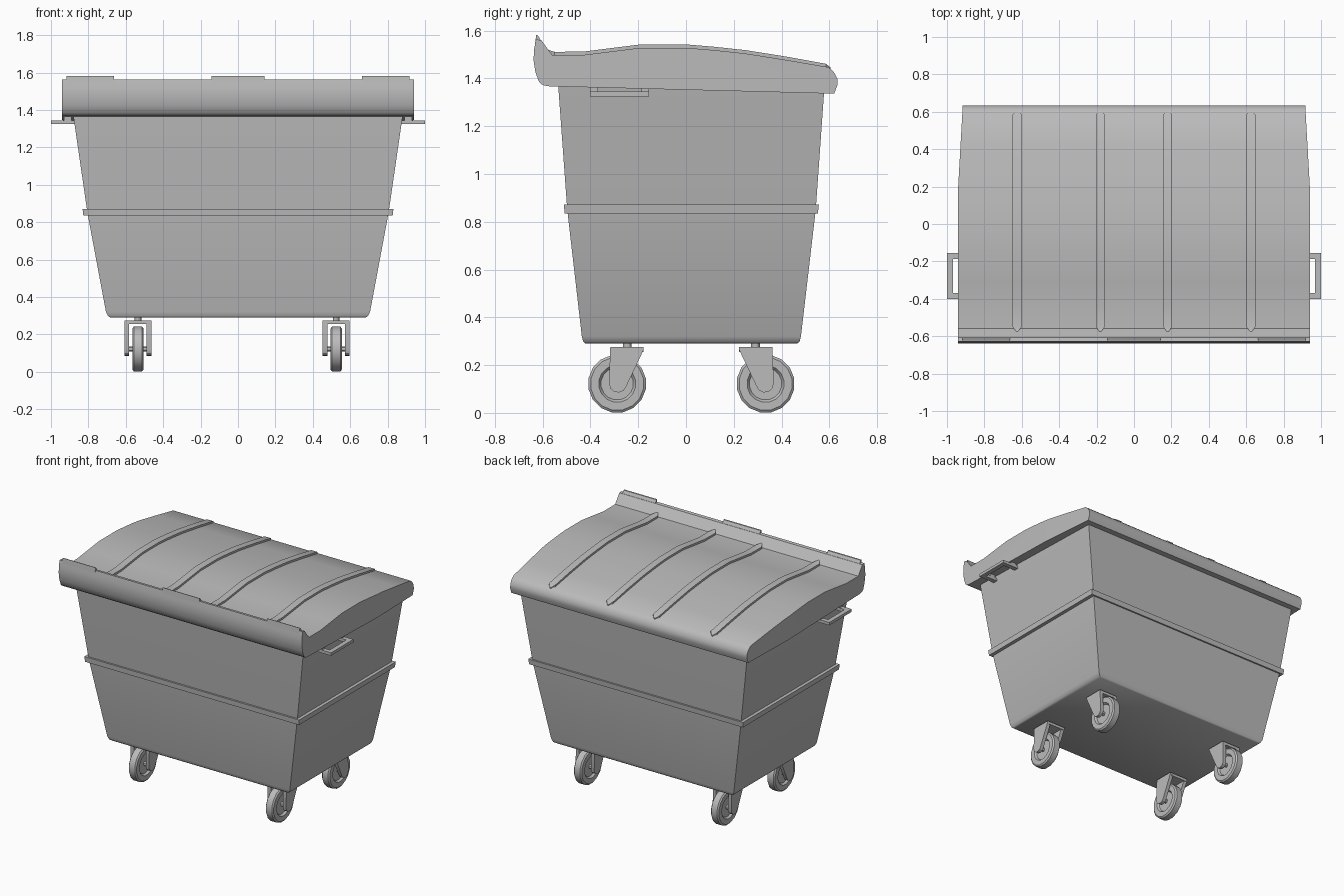
import bpy, bmesh, math
from mathutils import Matrix, Vector

cube = bpy.data.objects.get("Cube")
if cube:
    bpy.data.objects.remove(cube, do_unlink=True)

GREY = (0.5, 0.5, 0.5, 1.0)
mat = bpy.data.materials.new("plain grey")
mat.use_nodes = True
mat.diffuse_color = GREY
mat.node_tree.nodes["Principled BSDF"].inputs["Base Color"].default_value = GREY


def finish(name, bm, angle=30):
    bmesh.ops.recalc_face_normals(bm, faces=bm.faces)
    mesh = bpy.data.meshes.new(name)
    bm.to_mesh(mesh)
    bm.free()
    mesh.materials.append(mat)
    ob = bpy.data.objects.new(name, mesh)
    bpy.context.collection.objects.link(ob)
    bpy.ops.object.select_all(action='DESELECT')
    ob.select_set(True)
    bpy.context.view_layer.objects.active = ob
    bpy.ops.object.shade_smooth_by_angle(angle=math.radians(angle))
    return ob


def add_box(bm, lo, hi):
    lo, hi = Vector(lo), Vector(hi)
    m = Matrix.Translation((lo + hi) / 2) @ Matrix.Diagonal((*(hi - lo), 1))
    bmesh.ops.create_cube(bm, size=1, matrix=m)


def add_prism(bm, profile, x0, x1):
    """Extrude a (y, z) outline along x."""
    a = [bm.verts.new((x0, y, z)) for y, z in profile]
    b = [bm.verts.new((x1, y, z)) for y, z in profile]
    bm.faces.new(a)
    bm.faces.new(b)
    for i in range(len(a)):
        j = (i + 1) % len(a)
        bm.faces.new((a[i], a[j], b[j], b[i]))


def add_loft(bm, rings):
    """Skin closed rings of points and cap both ends."""
    rows = [[bm.verts.new(p) for p in ring] for ring in rings]
    for r, s in zip(rows, rows[1:]):
        for i in range(len(r)):
            j = (i + 1) % len(r)
            bm.faces.new((r[i], r[j], s[j], s[i]))
    bm.faces.new(rows[0])
    bm.faces.new(rows[-1])


def rect(hx, front, back, z):
    return [(-hx, front, z), (hx, front, z), (hx, back, z), (-hx, back, z)]


# Tapered bin body with softened base
bm = bmesh.new()
add_loft(bm, [rect(0.68, -0.42, 0.465, 0.29), rect(0.695, -0.43, 0.475, 0.298),
              rect(0.706, -0.436, 0.481, 0.32), rect(0.805, -0.497, 0.543, 0.85),
              rect(0.885, -0.537, 0.582, 1.40)])
finish("bin_body", bm, 40)

# Raised band around the body
bm = bmesh.new()
add_loft(bm, [rect(0.827, -0.508, 0.552, 0.835), rect(0.831, -0.511, 0.556, 0.872)])
finish("body_band", bm)

# Domed lid with a raised front lip and a rolled back edge
lid_top = [(-0.56, 1.498), (-0.43, 1.498), (-0.31, 1.513), (-0.19, 1.528),
           (0.0, 1.528), (0.12, 1.518), (0.25, 1.504), (0.42, 1.477), (0.595, 1.447)]
lid_back = [(0.618, 1.428), (0.633, 1.4), (0.634, 1.372), (0.62, 1.336)]
lid_front = [(-0.575, 1.367), (-0.6, 1.372), (-0.615, 1.385), (-0.63, 1.425),
             (-0.638, 1.475), (-0.636, 1.52), (-0.628, 1.563), (-0.606, 1.56)]
bm = bmesh.new()
add_prism(bm, lid_top + lid_back + lid_front, -0.94, 0.94)
bmesh.ops.bisect_plane(bm, geom=bm.verts[:] + bm.edges[:] + bm.faces[:],
                       plane_co=(0, 0.2, 0), plane_no=(0, 1, 0))
for v in bm.verts:
    v.co.x *= 1 - 0.06 * max(0, v.co.y - 0.2)
finish("lid", bm, 35)

# Ribs over the lid, pointed at both ends
bm = bmesh.new()
path = [(-0.576, 1.517, 0.004, 0.002), (-0.55, 1.497, 0.024, 0.014)]
path += [(y, z, 0.024, 0.014) for y, z in lid_top[1:-1]]
path += [(0.585, 1.449, 0.024, 0.012), (0.605, 1.438, 0.004, 0.008)]
for x in (-0.625, -0.18, 0.18, 0.625):
    add_loft(bm, [[(x - w, y, z - 0.01), (x - w, y, z + h),
                   (x + w, y, z + h), (x + w, y, z - 0.01)] for y, z, w, h in path])
finish("lid_ribs", bm)

# Grip tabs along the front lip
bm = bmesh.new()
for x, hw in ((-0.79, 0.127), (0, 0.143), (0.79, 0.127)):
    add_prism(bm, [(-0.632, 1.54), (-0.627, 1.582), (-0.62, 1.58), (-0.602, 1.55)], x - hw, x + hw)
finish("lip_tabs", bm)

# Flat loop handles on both sides
for side, s in (("left", 1), ("right", -1)):
    bm = bmesh.new()
    for y in (-0.385, -0.17):
        add_box(bm, (0.86, y - 0.016, 1.325), (0.99, y + 0.016, 1.345))
        add_box(bm, (0.89, y - 0.016, 1.34), (0.93, y + 0.016, 1.37))
    add_box(bm, (0.968, -0.401, 1.325), (1.0, -0.154, 1.345))
    bmesh.ops.scale(bm, vec=(s, 1, 1), verts=bm.verts)
    finish(side + "_handle", bm)

# Casters: lathed wheel, fork, stem and axle
wheel_section = [(0.03, 0.016), (0.068, 0.016), (0.072, 0.022), (0.078, 0.03),
                 (0.112, 0.03), (0.122, 0.022)]
wheel_section += [(r, -x) for r, x in reversed(wheel_section)]
turn = Matrix.Rotation(math.pi / 2, 4, 'Y')


def caster(name, cx, cy, s):
    """s = 1 puts the swivel stem behind the axle, s = -1 in front of it."""
    cz, n = 0.122, 16
    bm = bmesh.new()
    add_loft(bm, [[(cx + x, cy + r * math.cos(a), cz + r * math.sin(a))
                   for a in (2 * math.pi * (i + 0.5) / n for i in range(n))]
                  for r, x in wheel_section])
    finish(name + "_wheel", bm, 35)

    bm = bmesh.new()
    arc = [(0.037 * math.cos(math.radians(a)), 0.037 * math.sin(math.radians(a)))
           for a in range(180, 346, 33)]
    arm = [(-0.032, 0.153), (0.108, 0.153), (0.108, 0.143)] + arc[::-1]
    arm = [(cy + s * (y + 0.003), cz + z) for y, z in arm]
    for d in (-1, 1):
        add_prism(bm, arm, cx + d * 0.047, cx + d * 0.072)
    y0, y1 = sorted((cy - s * 0.029, cy + s * 0.111))
    add_box(bm, (cx - 0.06, y0, 0.255), (cx + 0.06, y1, 0.275))
    for radius, depth, m in (
            (0.018, 0.04, Matrix.Translation((cx, cy + s * 0.042, 0.285))),
            (0.014, 0.13, Matrix.Translation((cx, cy, cz)) @ turn)):
        bmesh.ops.create_cone(bm, cap_ends=True, segments=12, radius1=radius,
                              radius2=radius, depth=depth, matrix=m)
    finish(name + "_fork", bm)


for side, x in (("left", 0.525), ("right", -0.535)):
    caster("front_" + side, x, -0.288, 1)
    caster("back_" + side, x, 0.333, -1)
